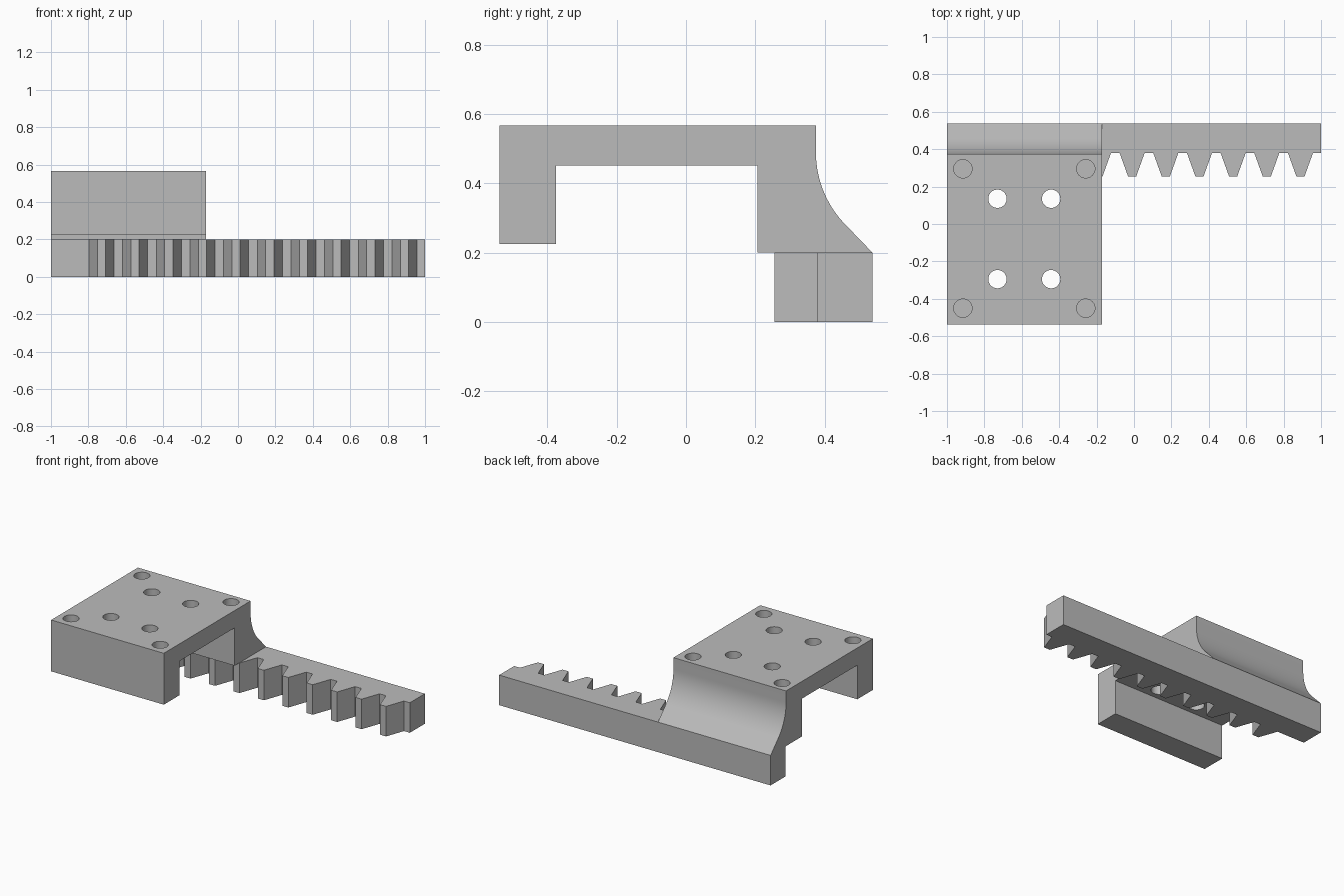
import bpy, bmesh, math
from mathutils import Matrix, Vector

if "Cube" in bpy.data.objects:
    bpy.data.objects.remove(bpy.data.objects["Cube"], do_unlink=True)

grey = bpy.data.materials.new("plain grey")
grey.use_nodes = True
COLOUR = (0.5, 0.5, 0.5, 1)
grey.diffuse_color = COLOUR
grey.node_tree.nodes["Principled BSDF"].inputs["Base Color"].default_value = COLOUR


def add_object(name, bm):
    bmesh.ops.recalc_face_normals(bm, faces=bm.faces)
    mesh = bpy.data.meshes.new(name)
    bm.to_mesh(mesh)
    bm.free()
    mesh.materials.append(grey)
    obj = bpy.data.objects.new(name, mesh)
    bpy.context.collection.objects.link(obj)
    return obj


def prism(name, points, offset):
    """Extrude a closed outline of 3D points along an offset."""
    bm = bmesh.new()
    face = bm.faces.new([bm.verts.new(p) for p in points])
    new = bmesh.ops.extrude_face_region(bm, geom=[face], use_keep_orig=True)["geom"]
    bmesh.ops.translate(bm, vec=Vector(offset),
                        verts=[v for v in new if isinstance(v, bmesh.types.BMVert)])
    return add_object(name, bm)


# Gear rack: straight bar with ten trapezoid teeth facing the front
BACK, ROOT, TIP, RACK_TOP = 0.538, 0.38, 0.255, 0.2
PITCH, LAST_TOOTH = 0.18, 0.89
outline = [(1, BACK), (-1, BACK), (-1, ROOT)]
for i in reversed(range(10)):
    x = LAST_TOOTH - i * PITCH
    outline += [(x - 0.067, ROOT), (x - 0.022, TIP), (x + 0.022, TIP), (x + 0.067, ROOT)]
outline.append((1, ROOT))
prism("gear_rack", [(x, y, 0) for x, y in outline], (0, 0, RACK_TOP))

# Mounting bracket: plate, front leg and curved rear leg in one profile
LEFT, RIGHT, TOP, UNDER = -1, -0.17, 0.567, 0.452
profile = [(BACK, RACK_TOP), (0.207, RACK_TOP), (0.207, UNDER), (-0.375, UNDER),
           (-0.375, 0.225), (-0.538, 0.225), (-0.538, TOP), (0.375, TOP)]
RADIUS, ARC_STEPS = 0.3, 14
for i in range(ARC_STEPS + 1):
    a = math.radians(42) * i / ARC_STEPS
    profile.append((0.375 + RADIUS * (1 - math.cos(a)), 0.49 - RADIUS * math.sin(a)))
bracket = prism("mounting_bracket", [(LEFT, y, z) for y, z in profile],
                (RIGHT - LEFT, 0, 0))

# Screw holes: blind ones in the corners, through holes in the middle
bm = bmesh.new()
for xs, ys, depth in (((-0.915, -0.258), (-0.45, 0.295), 0.2),
                      ((-0.73, -0.443), (-0.295, 0.135), 0.25)):
    for x in xs:
        for y in ys:
            bmesh.ops.create_cone(
                bm, cap_ends=True, segments=40, radius1=0.049, radius2=0.049,
                depth=depth + 0.1,
                matrix=Matrix.Translation((x, y, TOP + 0.05 - depth / 2)))
cutter = add_object("hole_cutter", bm)
cutter.hide_render = True

bpy.ops.object.select_all(action="DESELECT")
bpy.context.view_layer.objects.active = bracket
bracket.select_set(True)
cut = bracket.modifiers.new("holes", "BOOLEAN")
cut.object = cutter
cut.operation = "DIFFERENCE"
cut.solver = "EXACT"
bpy.ops.object.modifier_apply(modifier=cut.name)
bpy.data.objects.remove(cutter, do_unlink=True)
bpy.ops.object.shade_smooth_by_angle(angle=math.radians(30))
